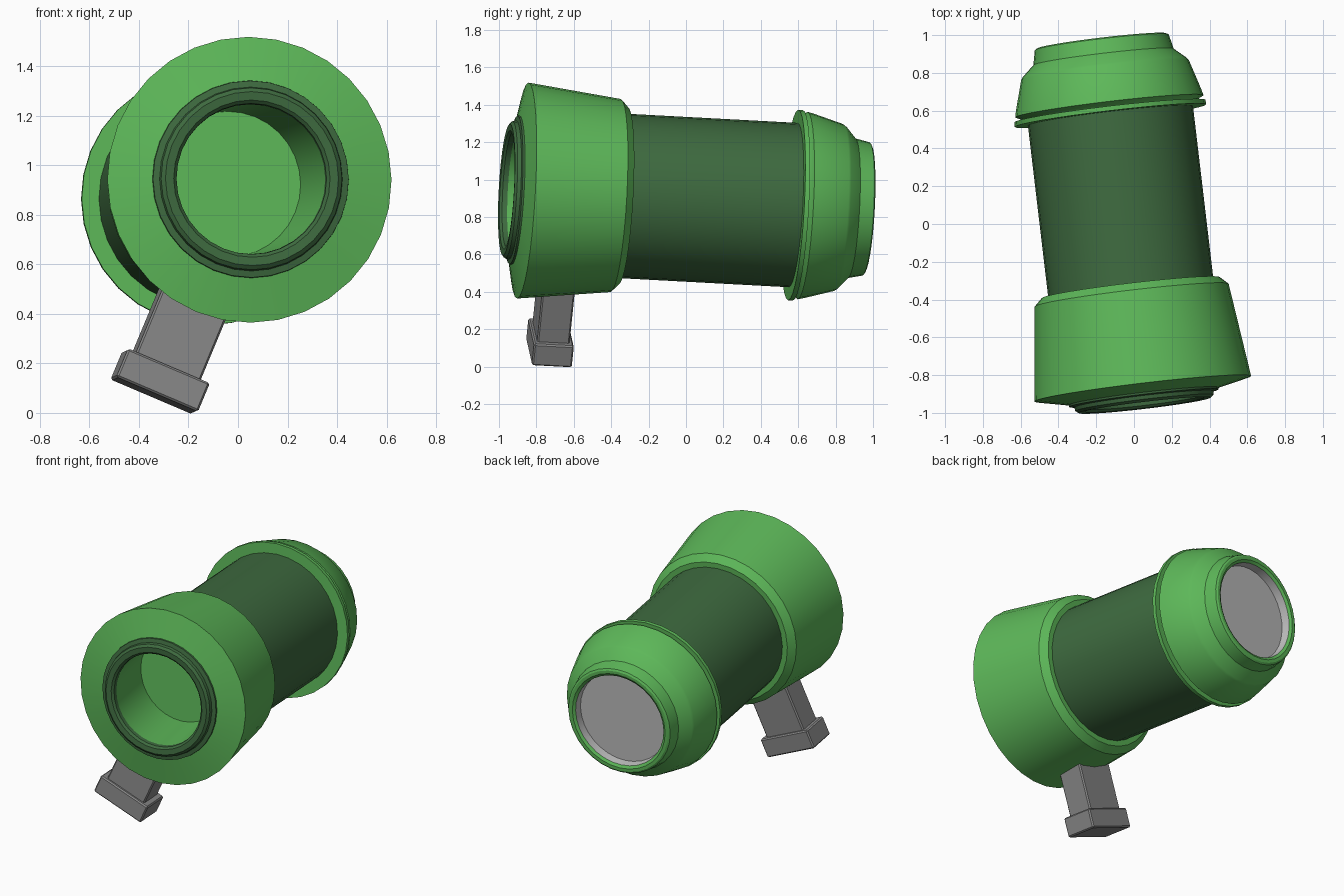
import bpy, bmesh, math
from mathutils import Matrix, Vector

if "Cube" in bpy.data.objects:
    bpy.data.objects.remove(bpy.data.objects["Cube"])

SEGMENTS = 32


def material(name, rgb):
    m = bpy.data.materials.new(name)
    m.diffuse_color = (*rgb, 1.0)
    m.use_nodes = True
    m.node_tree.nodes["Principled BSDF"].inputs["Base Color"].default_value = m.diffuse_color
    return m


GREEN = material("bright_green", (0.11, 0.48, 0.10))
DARK = material("dark_green", (0.048, 0.145, 0.05))
GREY = material("metal_grey", (0.25, 0.25, 0.25))
GLASS = material("pale_grey", (0.53, 0.53, 0.53))

# Tilted frame: local y runs along the barrel from front to back
axis_y = Vector((-0.117, 0.99, -0.053)).normalized()
axis_x = Vector((axis_y.y, -axis_y.x, 0)).normalized()
axis_z = axis_x.cross(axis_y)
FRAME = Matrix((axis_x, axis_y, axis_z)).transposed().to_4x4()
FRAME.translation = (-0.057, 0.0, 0.895)


def finish(name, bm, mat, smooth=True):
    mesh = bpy.data.meshes.new(name)
    bm.to_mesh(mesh)
    bm.free()
    mesh.materials.append(mat)
    ob = bpy.data.objects.new(name, mesh)
    bpy.context.collection.objects.link(ob)
    ob.matrix_world = FRAME
    if smooth:
        bpy.ops.object.select_all(action='DESELECT')
        ob.select_set(True)
        bpy.context.view_layer.objects.active = ob
        bpy.ops.object.shade_smooth_by_angle(angle=math.radians(25))
    return ob


def lathe(name, profile, mat):
    """Revolve (radius, distance, optional sideways shift) about local y."""
    bm = bmesh.new()
    rings = []
    for r, t, *shift in profile:
        dx = shift[0] if shift else 0.0
        angles = [2 * math.pi * k / SEGMENTS for k in range(SEGMENTS)]
        rings.append([bm.verts.new((r * math.cos(a) + dx, t, r * math.sin(a)))
                      for a in angles])
    for a, b in zip(rings, rings[1:]):
        for k in range(SEGMENTS):
            n = (k + 1) % SEGMENTS
            bm.faces.new((a[k], b[k], b[n], a[n]))
    bmesh.ops.remove_doubles(bm, verts=bm.verts, dist=1e-5)
    return finish(name, bm, mat)


def leg_box(name, width, depth, start, end):
    """Box hanging from the barrel axis along the slanted leg direction."""
    bm = bmesh.new()
    bmesh.ops.create_cube(bm, size=1)
    bmesh.ops.scale(bm, vec=(width, depth, end - start), verts=bm.verts)
    bmesh.ops.translate(bm, vec=(0, 0, -(start + end) / 2), verts=bm.verts)
    bmesh.ops.bevel(bm, geom=bm.edges[:], offset=0.008, segments=1,
                    affect='EDGES')
    bmesh.ops.rotate(bm, cent=(0, 0, 0), verts=bm.verts,
                     matrix=Matrix.Rotation(math.radians(23), 3, 'Y'))
    bmesh.ops.translate(bm, vec=(0, -0.65, 0), verts=bm.verts)
    return finish(name, bm, GREY, smooth=False)


# Barrel between the two green housings
lathe("barrel", [(0.44, -0.40), (0.44, 0.62)], DARK)

# Wide flared front housing with a chamfered rear edge
lathe("front_housing", [(0.36, -0.928), (0.578, -0.88), (0.517, -0.38),
                        (0.475, -0.34), (0.43, -0.34)], GREEN)

# Stepped ring around the front opening
lathe("front_ring", [(0.303, -0.925), (0.305, -0.952), (0.318, -0.965),
                     (0.352, -0.968), (0.368, -0.955), (0.372, -0.935),
                     (0.398, -0.930), (0.400, -0.915)], DARK)

# Recess inside the front opening, leaning slightly sideways
lathe("front_recess", [(0, -0.535, -0.046), (0.295, -0.535, -0.046),
                       (0.304, -0.93)], GREEN)

# Thin flange and stepped rear housing
lathe("rear_flange", [(0.43, 0.578), (0.51, 0.578), (0.51, 0.603),
                      (0.46, 0.603)], GREEN)
lathe("rear_housing", [(0.46, 0.60), (0.475, 0.615), (0.502, 0.628),
                       (0.493, 0.665), (0.447, 0.822), (0.438, 0.835),
                       (0.374, 0.892), (0.357, 0.970), (0.345, 0.977),
                       (0.325, 0.977), (0.308, 0.965)], GREEN)

# Sunken rear lens
lathe("rear_lens", [(0.308, 0.966), (0.304, 0.91), (0, 0.91)], GLASS)

# Slanted leg and foot block
leg_box("leg", 0.285, 0.175, 0.40, 0.82)
leg_box("foot", 0.36, 0.215, 0.81, 0.935)
